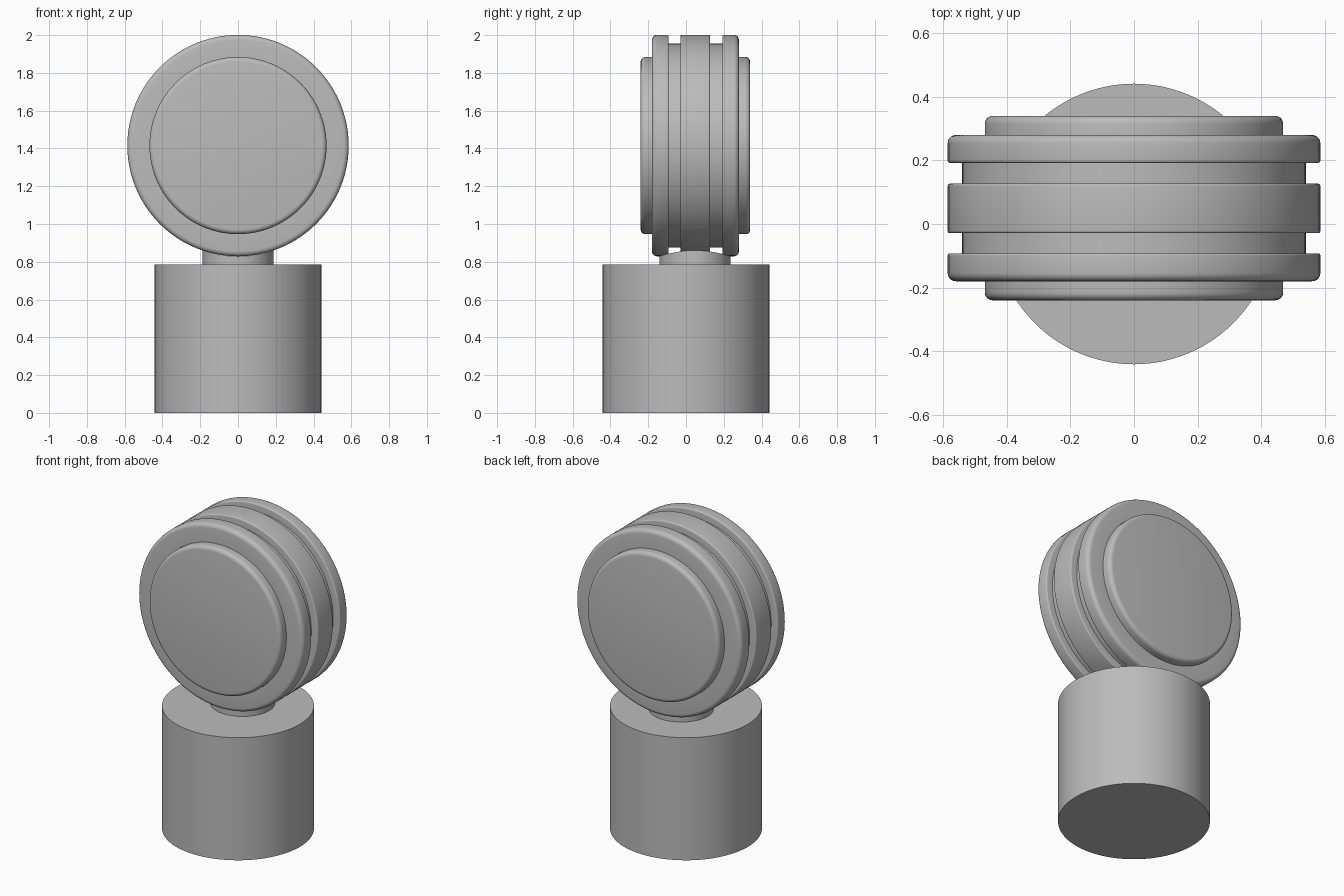
import bpy, bmesh, math

if "Cube" in bpy.data.objects:
    bpy.data.objects.remove(bpy.data.objects["Cube"])

SEG = 96
HUB_Z, HUB_Y = 1.415, 0.05      # centre of the round head
HEAD_R = 0.586

grey = bpy.data.materials.new("plain grey")
grey.diffuse_color = (0.5, 0.5, 0.5, 1)
grey.use_nodes = True
grey.node_tree.nodes["Principled BSDF"].inputs["Base Color"].default_value = grey.diffuse_color


def finish(bm, name, angle=35):
    bmesh.ops.recalc_face_normals(bm, faces=bm.faces)
    mesh = bpy.data.meshes.new(name)
    bm.to_mesh(mesh)
    bm.free()
    obj = bpy.data.objects.new(name, mesh)
    bpy.context.collection.objects.link(obj)
    mesh.materials.append(grey)
    bpy.ops.object.select_all(action='DESELECT')
    obj.select_set(True)
    bpy.context.view_layer.objects.active = obj
    bpy.ops.object.shade_smooth_by_angle(angle=math.radians(angle))
    return obj


def band(y0, y1, r, b0, b1, steps=5):
    """Profile of one disc (y, radius) with rounded shoulders b0 and b1."""
    pts = []
    for yc, b, start in ((y0 + b0, b0, math.pi), (y1 - b1, b1, math.pi / 2)):
        if b == 0:
            pts.append((yc, r))
            continue
        for i in range(steps + 1):
            a = start - i / steps * math.pi / 2
            pts.append((yc + b * math.cos(a), r - b + b * math.sin(a)))
    return pts


# Base cylinder
bm = bmesh.new()
bmesh.ops.create_cone(bm, cap_ends=True, segments=SEG, radius1=0.441,
                      radius2=0.441, depth=0.785)
bmesh.ops.translate(bm, verts=bm.verts, vec=(0, 0, 0.3925))
finish(bm, "base")

# Neck with a saddle-shaped top that cradles the head
bm = bmesh.new()
n, r = 64, 0.188
low, top = [], []
for i in range(n):
    a = 2 * math.pi * i / n
    x, y = r * math.cos(a), HUB_Y - 0.003 + r * math.sin(a)
    low.append(bm.verts.new((x, y, 0.785)))
    top.append(bm.verts.new((x, y, HUB_Z - math.sqrt(HEAD_R ** 2 - x * x))))
for i in range(n):
    j = (i + 1) % n
    bm.faces.new((low[i], low[j], top[j], top[i]))
for i in range(n // 2):
    quad = [top[i], top[i + 1], top[(n - i - 1) % n], top[(n - i) % n]]
    bm.faces.new(list(dict.fromkeys(quad)))
finish(bm, "neck")

# Round head: stepped caps, three raised rings and two grooves
profile = (
    band(-0.24, -0.18, 0.469, 0.025, 0)
    + band(-0.18, -0.092, HEAD_R, 0.026, 0.008)
    + band(-0.092, -0.029, 0.54, 0, 0)
    + band(-0.029, 0.127, HEAD_R, 0.008, 0.008)
    + band(0.127, 0.192, 0.54, 0, 0)
    + band(0.192, 0.28, HEAD_R, 0.008, 0.026)
    + band(0.28, 0.34, 0.469, 0, 0.025)
)
bm = bmesh.new()
rings = []
for y, rad in profile:
    rings.append([bm.verts.new((rad * math.cos(2 * math.pi * i / SEG), y,
                                HUB_Z + rad * math.sin(2 * math.pi * i / SEG)))
                  for i in range(SEG)])
for a, b in zip(rings, rings[1:]):
    for i in range(SEG):
        j = (i + 1) % SEG
        bm.faces.new((a[i], a[j], b[j], b[i]))
bm.faces.new(rings[0])
bm.faces.new(rings[-1])
finish(bm, "head")
